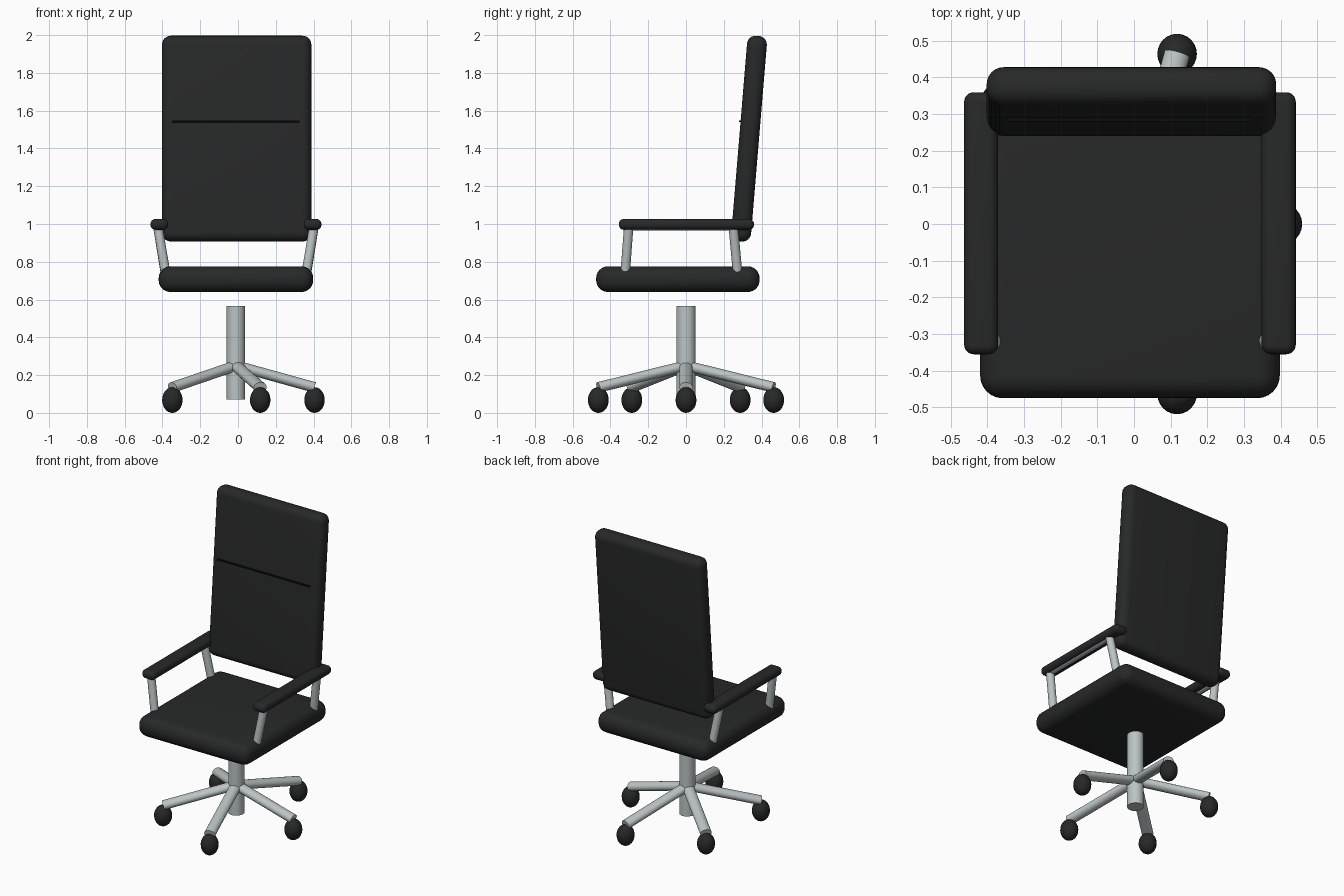
import bpy, math
from mathutils import Vector

if "Cube" in bpy.data.objects:
    bpy.data.objects.remove(bpy.data.objects["Cube"])

CX = -0.011  # symmetry plane of the chair


def material(name, rgb):
    m = bpy.data.materials.new(name)
    m.diffuse_color = (*rgb, 1)
    m.use_nodes = True
    m.node_tree.nodes["Principled BSDF"].inputs["Base Color"].default_value = m.diffuse_color
    return m


LEATHER = material("black_leather", (0.02, 0.021, 0.021))
SEAM = material("seam_black", (0.004, 0.004, 0.004))
METAL = material("metal", (0.5, 0.55, 0.56))


def finish(name, mat, angle=40):
    ob = bpy.context.object
    ob.name = name
    ob.data.materials.append(mat)
    bpy.ops.object.shade_smooth_by_angle(angle=math.radians(angle))
    return ob


def cushion(name, loc, size, bevel, tilt=0, mat=LEATHER):
    bpy.ops.mesh.primitive_cube_add(size=1, location=loc)
    ob = bpy.context.object
    ob.scale = size
    bpy.ops.object.transform_apply(location=False, rotation=False, scale=True)
    ob.rotation_euler.x = tilt
    if bevel:
        b = ob.modifiers.new("round", 'BEVEL')
        b.width, b.segments = bevel, 6
        bpy.ops.object.modifier_apply(modifier="round")
    return finish(name, mat)


def tube(name, a, b, rw, rh=None):
    # rw: sideways radius, rh: upright radius
    a, b = Vector(a), Vector(b)
    d = b - a
    bpy.ops.mesh.primitive_cylinder_add(vertices=24, radius=1, depth=d.length,
                                        location=(a + b) / 2)
    ob = bpy.context.object
    ob.scale = (rw, rh or rw, 1)
    bpy.ops.object.transform_apply(location=False, rotation=False, scale=True)
    ob.rotation_euler = d.to_track_quat('Z', 'Y').to_euler()
    return finish(name, METAL)


# Seat and leaning backrest
TILT = -math.radians(4.76)
cushion("seat", (CX, -0.043, 0.708), (0.818, 0.865, 0.136), 0.062)
cushion("backrest", (CX + 0.004, 0.334, 1.452), (0.79, 0.105, 1.092), 0.046, TILT)
cushion("backrest_seam", (CX, 0.29, 1.543), (0.675, 0.02, 0.009), 0, TILT, SEAM)

# Armrests with their tube frames
for side, s in (("left", -1), ("right", 1)):
    cushion(f"{side}_armrest", (CX + s * 0.406, 0.002, 0.998),
            (0.093, 0.715, 0.057), 0.026)
    top_x, low_x = CX + s * 0.414, CX + s * 0.372
    tube(f"{side}_arm_rail", (top_x, -0.303, 0.99), (top_x, 0.25, 0.99), 0.025)
    tube(f"{side}_front_arm_post", (top_x, -0.303, 0.99), (low_x, -0.322, 0.74), 0.025)
    tube(f"{side}_rear_arm_post", (top_x, 0.25, 0.99), (low_x, 0.274, 0.73), 0.025)

# Central column
tube("column", (CX, 0, 0.07), (CX, 0, 0.567), 0.049, 0.051)

# Five legs with ball casters
for i in range(5):
    a = math.radians(72 * i)
    x, y = CX + 0.416 * math.cos(a), 0.488 * math.sin(a)
    tube(f"leg_{i + 1}", (CX, 0, 0.25), (x, y, 0.135), 0.035, 0.028)
    bpy.ops.mesh.primitive_uv_sphere_add(segments=24, ring_count=16, radius=1,
                                         location=(x, y, 0.068))
    bpy.context.object.scale = (0.054, 0.055, 0.068)
    bpy.ops.object.transform_apply(location=False, rotation=False, scale=True)
    finish(f"caster_{i + 1}", LEATHER)
